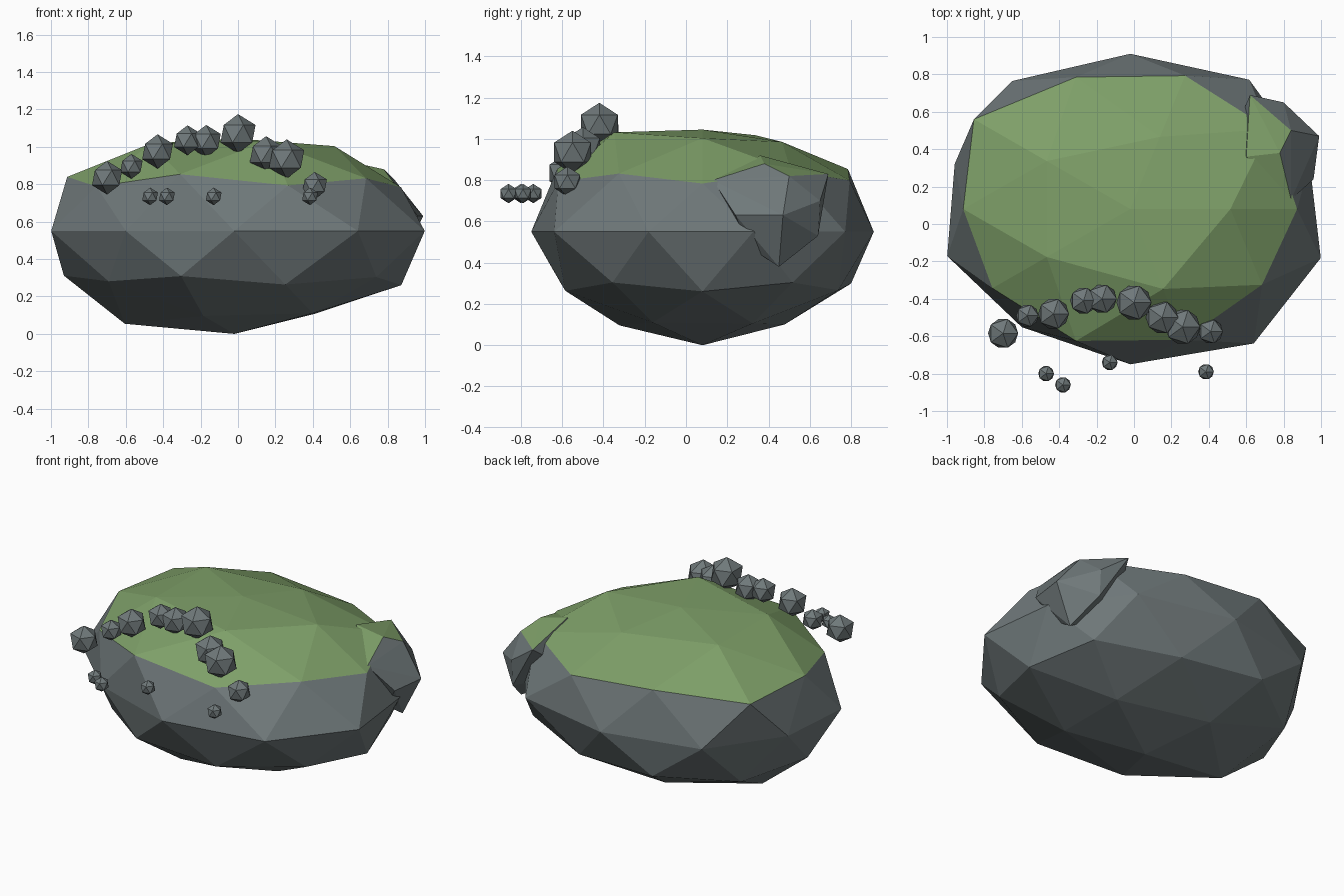
import bpy, bmesh, math
from mathutils import Vector

if "Cube" in bpy.data.objects:
    bpy.data.objects.remove(bpy.data.objects["Cube"])


def material(name, rgb):
    m = bpy.data.materials.new(name)
    m.diffuse_color = (*rgb, 1)
    m.use_nodes = True
    m.node_tree.nodes["Principled BSDF"].inputs["Base Color"].default_value = m.diffuse_color
    return m


STONE = material("stone grey", (0.16, 0.19, 0.195))
GRASS = material("grass green", (0.21, 0.35, 0.14))


def finish(bm, name):
    me = bpy.data.meshes.new(name)
    bm.to_mesh(me)
    bm.free()
    me.materials.append(STONE)
    me.materials.append(GRASS)
    ob = bpy.data.objects.new(name, me)
    bpy.context.collection.objects.link(ob)
    return ob


# Main boulder: squashed icosphere, each ring pushed in or out radially
RINGS = {  # unit height range -> (first angle, angle step, radial factors)
    (0.99, 1.01): (0, 360, [0.9]),
    (0.8, 0.9): (0, 72, [0.97, 0.93, 1.0, 1.0, 1.03]),
    (0.4, 0.6): (0, 36, [0.95, 1.03, 1.01, 1.05, 1.1, 1.0, 0.97, 1.05, 0.99, 0.975]),
    (-0.1, 0.1): (18, 36, [0.96, 1.03, 1.0, 1.02, 0.94, 0.98, 0.94, 1.0, 1.07, 1.02]),
    (-0.6, -0.4): (0, 36, [1.0, 1.0, 0.98, 1.02, 1.0, 0.97, 0.93, 0.98, 0.99, 1.0]),
    (-0.9, -0.8): (36, 72, [0.95, 0.96, 1.06, 0.97, 0.94]),
}
bm = bmesh.new()
bmesh.ops.create_icosphere(bm, subdivisions=2, radius=1)
cap = [f for f in bm.faces if all(v.co.z > 0.4 for v in f.verts)]
for v in bm.verts:
    f = 1.0
    for (lo, hi), (start, step, factors) in RINGS.items():
        if lo < v.co.z < hi:
            a = math.degrees(math.atan2(v.co.y, v.co.x))
            f = factors[round((a - start) / step) % len(factors)]
            break
    v.co = Vector((-0.02 + 1.05 * f * v.co.x, 0.08 + 0.83 * f * v.co.y, 0.55 + 0.55 * f * v.co.z))
for f in cap:
    f.material_index = 1          # grassy top
finish(bm, "boulder")

# Side lump: faceted knob half sunk in the right side
bm = bmesh.new()
for p in [(0.99, 0.47, 0.63), (0.96, 0.24, 0.63), (0.80, 0.65, 0.70), (0.84, 0.13, 0.80),
          (0.84, 0.50, 0.82), (0.78, 0.38, 0.88), (0.60, 0.36, 0.92), (0.62, 0.69, 0.83),
          (0.87, 0.45, 0.38), (0.86, 0.30, 0.48), (0.80, 0.64, 0.53), (0.50, 0.40, 0.60)]:
    bm.verts.new(p)
res = bmesh.ops.convex_hull(bm, input=bm.verts)
bmesh.ops.delete(bm, geom=[v for v in bm.verts if not v.link_faces], context='VERTS')
bmesh.ops.recalc_face_normals(bm, faces=bm.faces)
for f in bm.faces:
    if f.normal.z > 0.75:
        f.material_index = 1
finish(bm, "side_lump")


# Pebbles: plain 20-sided stones
def pebble(name, x, y, z, r):
    bm = bmesh.new()
    bmesh.ops.create_icosphere(bm, subdivisions=1, radius=r)
    bmesh.ops.translate(bm, verts=bm.verts, vec=(x, y, z))
    finish(bm, name)


# Arc of stones along the front edge
for i, p in enumerate([(-0.70, -0.585, 0.835, 0.09), (-0.57, -0.49, 0.895, 0.067),
                       (-0.43, -0.48, 0.975, 0.092), (-0.27, -0.41, 1.035, 0.08),
                       (-0.17, -0.40, 1.03, 0.087), (0.0, -0.42, 1.07, 0.105),
                       (0.15, -0.50, 0.96, 0.097), (0.26, -0.55, 0.935, 0.105),
                       (0.41, -0.575, 0.793, 0.073)]):
    pebble(f"rim_stone_{i + 1}", *p)

# Small loose stones in front
for i, (x, y) in enumerate([(-0.47, -0.80), (-0.38, -0.86), (-0.13, -0.74), (0.385, -0.79)]):
    pebble(f"small_stone_{i + 1}", x, y, 0.735, 0.047)
